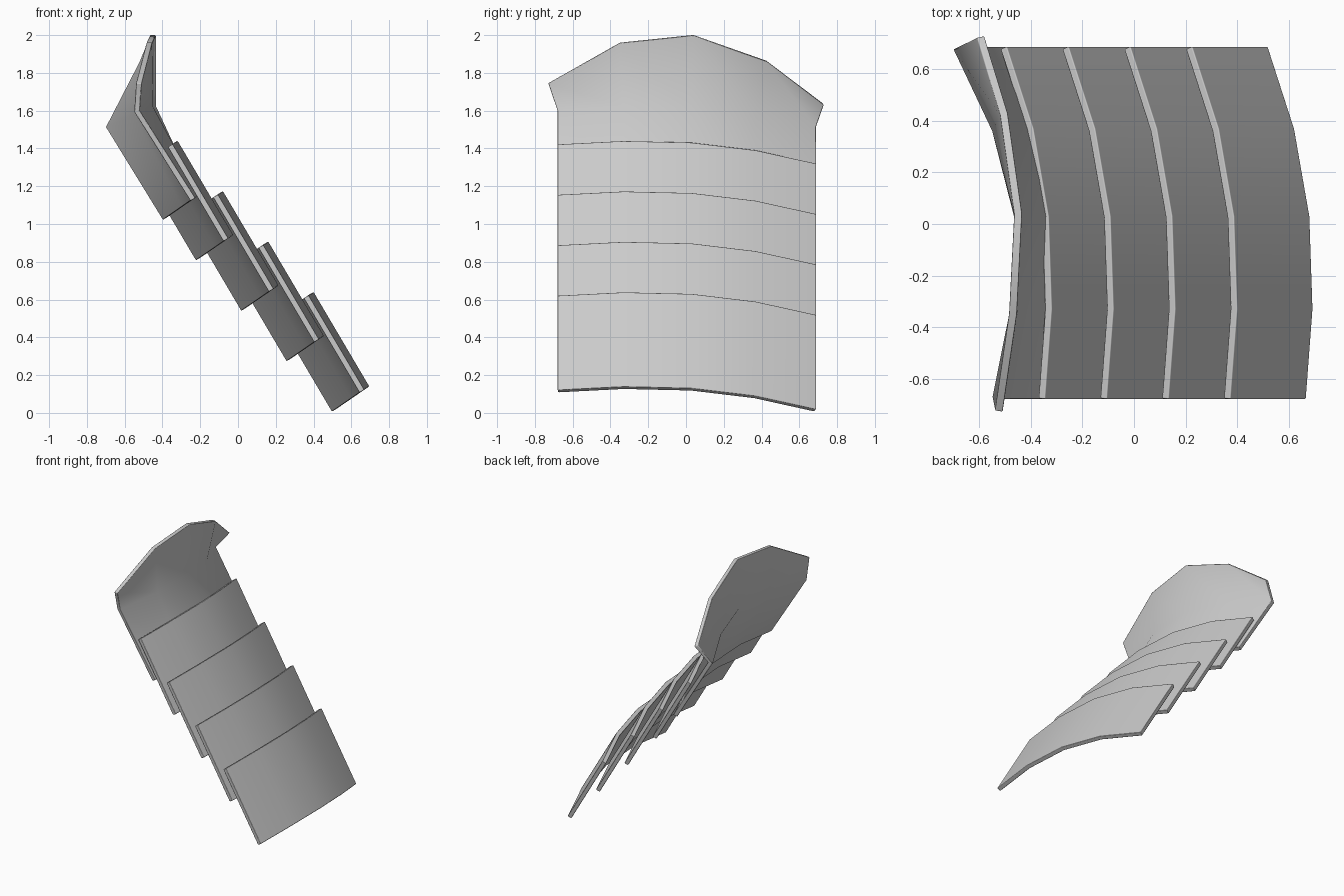
import bpy
from mathutils import Vector

cube = bpy.data.objects.get("Cube")
if cube:
    bpy.data.objects.remove(cube, do_unlink=True)

# Plain grey metal
metal = bpy.data.materials.new("grey metal")
metal.use_nodes = True
grey = (0.6, 0.6, 0.6, 1)
metal.diffuse_color = grey
metal.node_tree.nodes["Principled BSDF"].inputs["Base Color"].default_value = grey

# Curved cross-section shared by all plates: position along y and sag factor
SPAN = [(-0.68, 0.15), (-0.33, 0), (0.03, 0.07), (0.37, 0.41), (0.69, 1)]
SAG = Vector((-0.175, 0, -0.12))
SLOPE = Vector((0.295, 0, -0.5))


def curved_row(x, z):
    return [Vector((x, y, z)) + SAG * s for y, s in SPAN]


def make_plate(name, rows):
    """Skin rows of points from top to bottom, then thicken inward."""
    n = len(rows[0])
    verts = [p for row in rows for p in row]
    faces = [(r * n + i, (r + 1) * n + i, (r + 1) * n + i + 1, r * n + i + 1)
             for r in range(len(rows) - 1) for i in range(n - 1)]
    mesh = bpy.data.meshes.new(name)
    mesh.from_pydata(verts, [], faces)
    mesh.materials.append(metal)
    obj = bpy.data.objects.new(name, mesh)
    bpy.context.collection.objects.link(obj)
    for poly in mesh.polygons:
        poly.use_smooth = True
    solid = obj.modifiers.new("thickness", 'SOLIDIFY')
    solid.thickness = 0.03
    solid.offset = -1
    solid.use_even_offset = True
    bevel = obj.modifiers.new("soft rim", 'BEVEL')
    bevel.width = 0.005
    bevel.segments = 2
    bevel.limit_method = 'ANGLE'
    bevel.angle_limit = 0.9
    bevel.harden_normals = True
    return obj


# Four overlapping lower plates, lowest first
for k in range(4):
    top = Vector((0.40 - 0.24 * k, 0, 0.64 + 0.267 * k))
    low = top + SLOPE
    make_plate(f"arm_plate_{k + 1}", [curved_row(top.x, top.z), curved_row(low.x, low.z)])

# Top plate with its flared neck guard
guard_edge = [Vector(p) for p in (
    (-0.51, -0.73, 1.745), (-0.455, -0.35, 1.96), (-0.435, 0.04, 2.0),
    (-0.49, 0.43, 1.86), (-0.58, 0.73, 1.63))]
crease = [Vector(p) for p in (
    (-0.52, -0.68, 1.60), (-0.45, -0.33, 1.62), (-0.435, 0.03, 1.625),
    (-0.52, 0.37, 1.58), (-0.67, 0.69, 1.515))]
make_plate("shoulder_plate", [guard_edge, crease, curved_row(-0.20, 1.155)])
